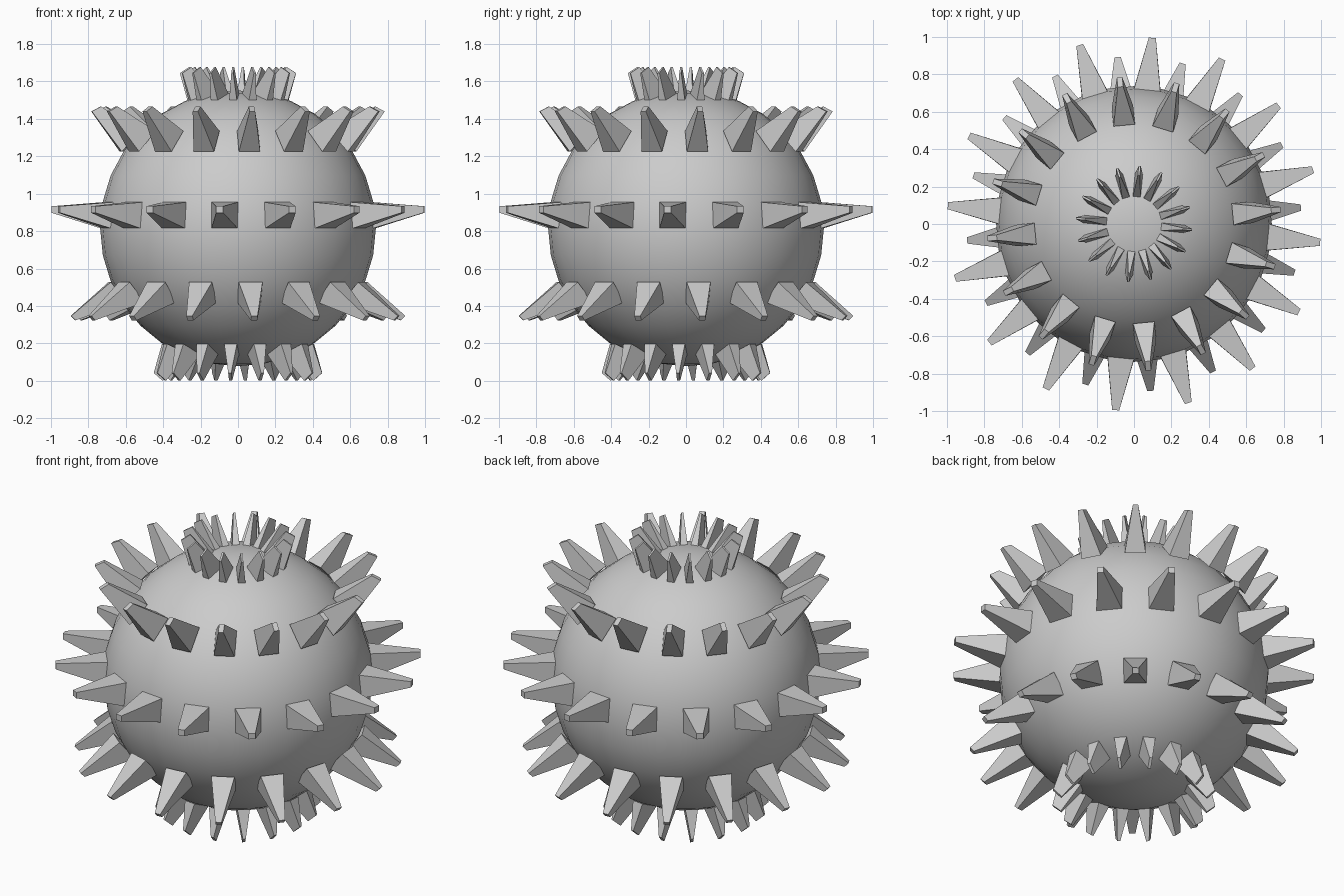
import bpy, bmesh, math
from mathutils import Vector

cube = bpy.data.objects.get("Cube")
if cube:
    bpy.data.objects.remove(cube, do_unlink=True)

grey = bpy.data.materials.new("light_grey")
grey.use_nodes = True
colour = (0.6, 0.6, 0.6, 1)
grey.diffuse_color = colour
grey.node_tree.nodes["Principled BSDF"].inputs["Base Color"].default_value = colour

# Round body
bpy.ops.mesh.primitive_uv_sphere_add(segments=32, ring_count=16, radius=0.737,
                                     location=(0, 0, 0.815))
body = bpy.context.object
body.name = "body"
body.data.materials.append(grey)
bpy.ops.object.shade_smooth()

COUNT = 16
STEP = math.tau / COUNT
BASE_WIDTH = 0.099   # half width of a base, per unit of ring radius
TIP_WIDTH = 0.019    # half width of a tip, per unit of ring radius


def spike_ring(name, offset, profile):
    """Ring of tapered spikes; profile is base low, base high, tip high, tip low as (r, z)."""
    bm = bmesh.new()
    for i in range(COUNT):
        angle = STEP * i + offset
        out = Vector((math.cos(angle), math.sin(angle), 0))
        side = Vector((-out.y, out.x, 0))
        mid_base = (profile[0][0] + profile[1][0]) / 2
        mid_tip = (profile[2][0] + profile[3][0]) / 2
        halves = [mid_base * BASE_WIDTH] * 2 + [mid_tip * TIP_WIDTH] * 2
        left, right = [
            [bm.verts.new(out * r + side * (s * h) + Vector((0, 0, z)))
             for (r, z), h in zip(profile, halves)] for s in (-1, 1)]
        bm.faces.new(left)
        bm.faces.new(right[::-1])
        for a in range(4):
            b = (a + 1) % 4
            bm.faces.new((left[b], left[a], right[a], right[b]))
    bmesh.ops.recalc_face_normals(bm, faces=bm.faces)
    mesh = bpy.data.meshes.new(name)
    bm.to_mesh(mesh)
    bm.free()
    mesh.materials.append(grey)
    bpy.context.collection.objects.link(bpy.data.objects.new(name, mesh))


# Spike rings, alternating in twist
TWIST = STEP / 4
spike_ring("top_spikes", -TWIST,
           [(0.27, 1.5), (0.145, 1.535), (0.262, 1.677), (0.312, 1.645)])
spike_ring("upper_spikes", TWIST,
           [(0.63, 1.225), (0.53, 1.335), (0.737, 1.466), (0.787, 1.44)])
spike_ring("middle_spikes", -TWIST,
           [(0.725, 0.813), (0.715, 0.955), (1.0, 0.933), (1.0, 0.898)])
spike_ring("lower_spikes", TWIST,
           [(0.6, 0.42), (0.69, 0.527), (0.897, 0.347), (0.875, 0.323)])
spike_ring("bottom_spikes", -TWIST,
           [(0.29, 0.14), (0.405, 0.197), (0.452, 0.042), (0.405, 0.0)])
